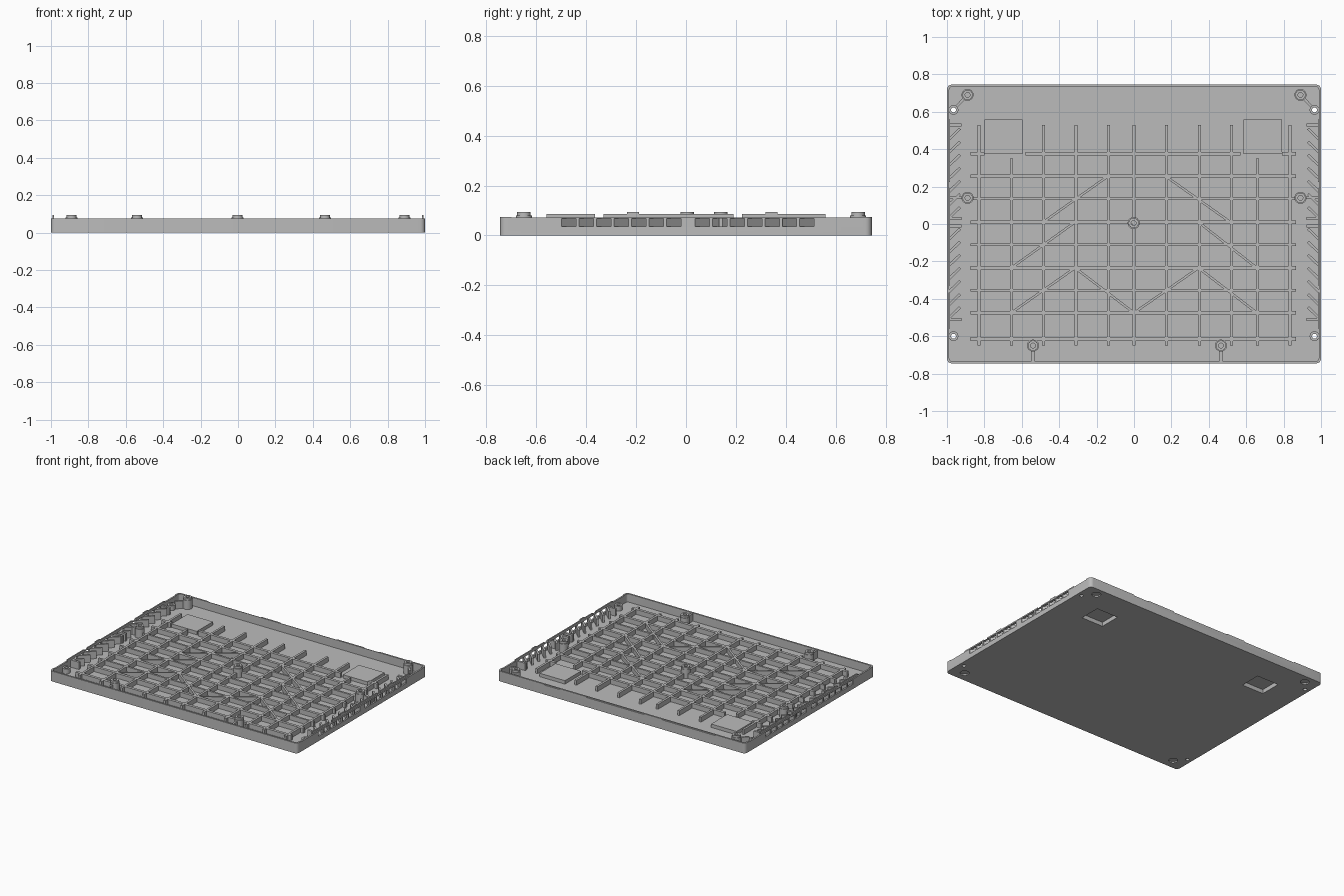
import bpy, bmesh, math
from mathutils import Vector, Matrix

if "Cube" in bpy.data.objects:
    bpy.data.objects.remove(bpy.data.objects["Cube"], do_unlink=True)

GREY = (0.5, 0.5, 0.5, 1)
mat = bpy.data.materials.new("plain grey")
mat.use_nodes = True
mat.diffuse_color = GREY
bsdf = next(n for n in mat.node_tree.nodes if n.type == 'BSDF_PRINCIPLED')
bsdf.inputs["Base Color"].default_value = GREY
bsdf.inputs["Roughness"].default_value = 0.6

FLOOR, WALL, RIM = 0.015, 0.012, 0.075
HX, HY = 1.0, 0.745
parts = []


def finish(name, bm, keep=True):
    bmesh.ops.recalc_face_normals(bm, faces=bm.faces)
    me = bpy.data.meshes.new(name)
    bm.to_mesh(me)
    bm.free()
    ob = bpy.data.objects.new(name, me)
    bpy.context.scene.collection.objects.link(ob)
    me.materials.append(mat)
    if keep:
        parts.append(ob)
    return ob


def add_box(bm, x0, x1, y0, y1, z0, z1, radius=0):
    m = Matrix.Translation(((x0 + x1) / 2, (y0 + y1) / 2, (z0 + z1) / 2)) \
        @ Matrix.Diagonal((x1 - x0, y1 - y0, z1 - z0, 1))
    vs = bmesh.ops.create_cube(bm, size=1, matrix=m)["verts"]
    if radius:
        edges = [e for e in bm.edges if e.verts[0] in vs
                 and abs(e.verts[0].co.z - e.verts[1].co.z) > 1e-4]
        bmesh.ops.bevel(bm, geom=edges, offset=radius, segments=5,
                        profile=0.5, affect='EDGES')


def boxes(name, rows, keep=True, radius=0):
    bm = bmesh.new()
    for r in rows:
        add_box(bm, *r, radius=radius)
    return finish(name, bm, keep)


def bars(name, rows, width, z0, z1):
    """Upright ribs running between pairs of plan points."""
    bm = bmesh.new()
    for a, b in rows:
        a, b = Vector(a), Vector(b)
        d, c = b - a, (a + b) / 2
        m = Matrix.Translation((c.x, c.y, (z0 + z1) / 2)) \
            @ Matrix.Rotation(math.atan2(d.y, d.x), 4, 'Z') \
            @ Matrix.Diagonal((d.length, width, z1 - z0, 1))
        bmesh.ops.create_cube(bm, size=1, matrix=m)
    return finish(name, bm)


def lathe(name, profile, places, keep=True):
    """Turned posts, one at each place."""
    bm = bmesh.new()
    n = 24
    for px, py in places:
        rings = [[bm.verts.new((px + r * math.cos(math.tau * i / n),
                                py + r * math.sin(math.tau * i / n), z))
                  for i in range(n)] for r, z in profile]
        for a, b in zip(rings, rings[1:]):
            for i in range(n):
                j = (i + 1) % n
                bm.faces.new((a[i], a[j], b[j], b[i]))
        bm.faces.new(rings[0])
        bm.faces.new(rings[-1])
    return finish(name, bm, keep)


def cut(target, cutter):
    cutter.hide_render = True
    mod = target.modifiers.new("cut", 'BOOLEAN')
    mod.operation, mod.solver, mod.object = 'DIFFERENCE', 'EXACT', cutter
    bpy.context.view_layer.objects.active = target
    bpy.ops.object.modifier_apply(modifier=mod.name)


def drop(ob):
    bpy.data.objects.remove(ob, do_unlink=True)


# Tray shell with rounded corners
shell = boxes("tray_shell", [(-HX, HX, -HY, HY, 0, RIM)], radius=0.025)
cutters = [boxes("inside_cutter", [(-HX + WALL, HX - WALL, -HY + WALL, HY - WALL,
                                    FLOOR, 0.2)], False, 0.014)]

# Side vents, two banks of seven on each side
PITCH = 0.07
banks = [-0.505, 0.03]
slots = []
for s in (-1, 1):
    for y0 in banks:
        for i in range(7):
            y = y0 + i * PITCH
            slots.append((s * HX - 0.03, s * HX + 0.03, y + 0.006, y + PITCH - 0.006,
                          0.035, 0.068))
cutters.append(boxes("vent_cutter", slots, False))

# Shallow rim steps along the back and lowered side rims
cutters.append(boxes("rim_cutter", [(a, b, HY - 0.008, HY + 0.02, RIM - 0.006, 0.2)
                                    for a, b in [(-0.76, -0.33), (-0.18, 0.28), (0.5, 0.62)]], False))
cutters.append(boxes("side_rim_cutter", [(s * HX - 0.03, s * HX + 0.03, -0.7, 0.7, 0.0715, 0.2)
                                         for s in (-1, 1)], False))

# Screw holes and round foot recesses under the corners
holes = [(s * 0.965, y) for s in (-1, 1) for y in (0.61, -0.6)]
feet = [(s * 0.9, y) for s in (-1, 1) for y in (0.685, -0.67)]
cutters.append(lathe("hole_cutter", [(0.013, -0.1), (0.013, 0.03)], holes, False))
cutters.append(lathe("foot_cutter", [(0.03, -0.1), (0.03, 0.009)], feet, False))
for c in cutters:
    cut(shell, c)
    drop(c)

# Raised pads, hollow underneath
pads = boxes("raised_pads", [(x, x + 0.205, 0.375, 0.56, 0.004, 0.04) for x in (-0.8, 0.585)])
pocket = boxes("pocket_cutter", [(x + 0.015, x + 0.19, 0.39, 0.545, -0.1, 0.03)
                                 for x in (-0.8, 0.585)], False)
for t in (shell, pads):
    cut(t, pocket)
drop(pocket)

# Rib grid on the floor
xs = [-0.83, -0.655, -0.485, -0.31, -0.137, 0, 0.175, 0.35, 0.52, 0.66, 0.835]
lengthwise = [((x, -0.65), (x, 0.35 if 0.6 < abs(x) < 0.7 else 0.53)) for x in xs]
bars("lengthwise_ribs", lengthwise, 0.016, 0.01, 0.05)
L, R = -0.875, 0.865
crosswise = [((L, y), (R, y)) for y in (0.255, 0.01, -0.235, -0.475, -0.615)]
crosswise += [((L, 0.375), (-0.8, 0.375)), ((-0.58, 0.375), (0.57, 0.375)),
              ((0.79, 0.375), (R, 0.375))]
bars("crosswise_ribs", crosswise, 0.02, 0.01, 0.0505)
bars("thin_crosswise_ribs", [((L, y), (R, y)) for y in (0.135, -0.11, -0.355)],
     0.014, 0.01, 0.05)

# Diagonal braces
braces = []
for s in (-1, 1):
    c = 0.015
    braces += [((c + s * 0.5, 0.01), (c + s * 0.155, 0.255)),
               ((s * 0.657, -0.235), (c + s * 0.33, 0.01)),
               ((s * 0.657, -0.475), (c + s * 0.33, -0.235)),
               ((c + s * 0.33, -0.235), (0, -0.475))]
bars("diagonal_braces", braces, 0.013, 0.01, 0.05)

# Screw posts with stepped tops
posts = [(s * 0.89, y) for s in (-1, 1) for y in (0.69, 0.14)]
posts += [(-0.002, 0.005), (-0.54, -0.65), (0.465, -0.65)]
lathe("screw_posts", [(0.032, 0.01), (0.032, 0.08), (0.027, 0.08), (0.027, 0.095),
                      (0.013, 0.095), (0.013, 0.03)], posts)

# Webs tying posts to walls
webs = []
for s in (-1, 1):
    webs += [((s * 0.912, 0.667), (s * 0.95, 0.627)), ((s * 0.92, 0.14), (s * 0.99, 0.14))]
webs += [((x, -0.68), (x, -0.735)) for x in (-0.54, 0.465)]
bars("post_webs", webs, 0.014, 0.01, 0.07)

# Collars round the through holes
bm_profile = [(0.013, 0.0149), (0.026, 0.0149), (0.026, 0.05), (0.013, 0.05), (0.013, 0.0149)]
collars = lathe("hole_collars", bm_profile, holes)
bm = bmesh.new()
bm.from_mesh(collars.data)
bmesh.ops.delete(bm, geom=[f for f in bm.faces if len(f.verts) > 4], context='FACES_ONLY')
bm.to_mesh(collars.data)
bm.free()

# Slanted vent fins and square end fins
fins, ends = [], []
for s in (-1, 1):
    for y0 in banks:
        for i in range(7):
            y = y0 + i * PITCH
            fins.append(((s * 0.992, y), (s * 0.93, y + 0.06)))
    ends += [((s * 0.99, y), (s * 0.922, y)) for y in (0.53, 0.03, -0.01, -0.51)]
bars("vent_fins", fins, 0.014, 0.01, 0.068)
bars("end_fins", ends, 0.016, 0.01, 0.068)

# Thin lips and snap loops above the side rims
lips = []
for s in (-1, 1):
    a, b = sorted((s * 0.983, s * 0.992))
    lips += [(a, b, p, q, 0.06 if q - p < 0.01 else 0.068, 0.086)
             for p, q in [(-0.56, -0.365), (-0.33, 0.19), (0.225, 0.56)]]
    for y in (-0.212, 0.342):
        lips.append((a, b, y - 0.024, y + 0.024, 0.086, 0.094))
boxes("side_lips", lips)

# Smooth the round parts, keep edges crisp
bpy.ops.object.select_all(action='DESELECT')
for ob in parts:
    ob.select_set(True)
bpy.context.view_layer.objects.active = shell
bpy.ops.object.shade_smooth_by_angle(angle=math.radians(30))
